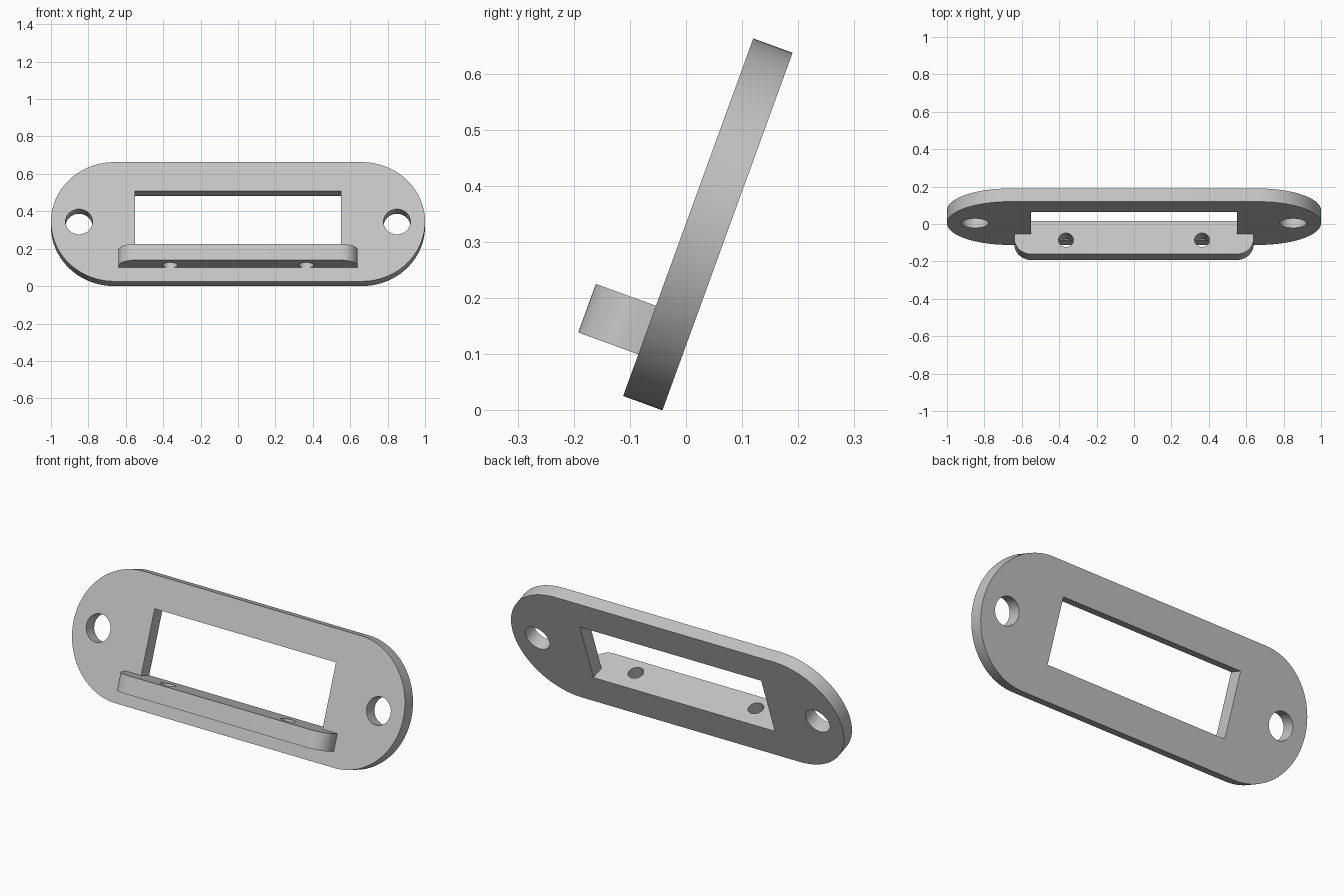
import bpy, bmesh, math
from mathutils import Matrix, Vector

cube = bpy.data.objects.get("Cube")
if cube:
    bpy.data.objects.remove(cube, do_unlink=True)

# Sizes in the plate's own frame: x across, y up the plate, z out of its front
TILT = math.radians(20)
HEIGHT, THICK = 0.678, 0.0745
RADIUS = HEIGHT / 2
WINDOW_X, WINDOW_LOW, WINDOW_TOP = 0.55, 0.171, 0.513
LEDGE_X, LEDGE_LOW, LEDGE_OUT, CORNER = 0.64, 0.079, 0.114, 0.09
FRAME = Matrix.Translation((0, -0.112, 0.0255)) @ Matrix.Rotation(math.pi / 2 - TILT, 4, "X")

grey = bpy.data.materials.new("light grey")
grey.use_nodes = True
colour = (0.55, 0.55, 0.55, 1)
grey.diffuse_color = colour
grey.node_tree.nodes["Principled BSDF"].inputs["Base Color"].default_value = colour


def arc(cx, cy, r, start, end, steps):
    angles = [math.radians(start + (end - start) * i / steps) for i in range(steps + 1)]
    return [(cx + r * math.cos(a), cy + r * math.sin(a)) for a in angles]


def prism(name, outline, low, high, upright=False):
    """Extrude an outline along z, or along y when upright."""
    def place(a, b, c):
        return Vector((a, c, b)) if upright else Vector((a, b, c))
    bm = bmesh.new()
    face = bm.faces.new([bm.verts.new(place(a, b, low)) for a, b in outline])
    grown = bmesh.ops.extrude_face_region(bm, geom=[face])["geom"]
    moved = [v for v in grown if isinstance(v, bmesh.types.BMVert)]
    bmesh.ops.translate(bm, verts=moved, vec=place(0, 0, high - low))
    bmesh.ops.recalc_face_normals(bm, faces=bm.faces[:])
    mesh = bpy.data.meshes.new(name)
    bm.to_mesh(mesh)
    bm.free()
    mesh.materials.append(grey)
    obj = bpy.data.objects.new(name, mesh)
    bpy.context.collection.objects.link(obj)
    obj.matrix_world = FRAME
    return obj


def activate(obj):
    bpy.ops.object.select_all(action="DESELECT")
    obj.select_set(True)
    bpy.context.view_layer.objects.active = obj


def cut(obj, cutter):
    cutter.hide_render = True
    mod = obj.modifiers.new("cut", "BOOLEAN")
    mod.operation, mod.solver, mod.object = "DIFFERENCE", "EXACT", cutter
    activate(obj)
    bpy.ops.object.modifier_apply(modifier=mod.name)
    bpy.data.objects.remove(cutter, do_unlink=True)


def circle(x, y, r):
    return arc(x, y, r, 0, 360, 48)[:-1]


# Plate with round ends
end_x = 1 - RADIUS
plate = prism("mounting_plate",
              arc(end_x, RADIUS, RADIUS, -90, 90, 48) + arc(-end_x, RADIUS, RADIUS, 90, 270, 48),
              -THICK, 0)

# Ledge with rounded front corners, along the window's lower edge
inner = LEDGE_X - CORNER
ledge = prism("front_ledge",
              [(-LEDGE_X, 0), (LEDGE_X, 0)]
              + arc(inner, LEDGE_OUT - CORNER, CORNER, 0, 90, 16)
              + arc(-inner, LEDGE_OUT - CORNER, CORNER, 90, 180, 16),
              LEDGE_LOW, WINDOW_LOW, upright=True)

# Window
window = [(-WINDOW_X, WINDOW_LOW), (WINDOW_X, WINDOW_LOW),
          (WINDOW_X, WINDOW_TOP), (-WINDOW_X, WINDOW_TOP)]
cut(plate, prism("window_cutter", window, -0.2, 0.2))

# Mounting holes, and ledge holes that graze the plate's face
for side in (-1, 1):
    cut(plate, prism("mount_cutter", circle(side * 0.85, RADIUS, 0.072), -0.2, 0.2))
    screw = circle(side * 0.364, 0.034, 0.04)
    cut(plate, prism("graze_cutter", screw, LEDGE_LOW, 0.3, upright=True))
    cut(ledge, prism("screw_cutter", screw, 0, 0.3, upright=True))

for part in (plate, ledge):
    activate(part)
    bpy.ops.object.shade_smooth_by_angle(angle=math.radians(30))
